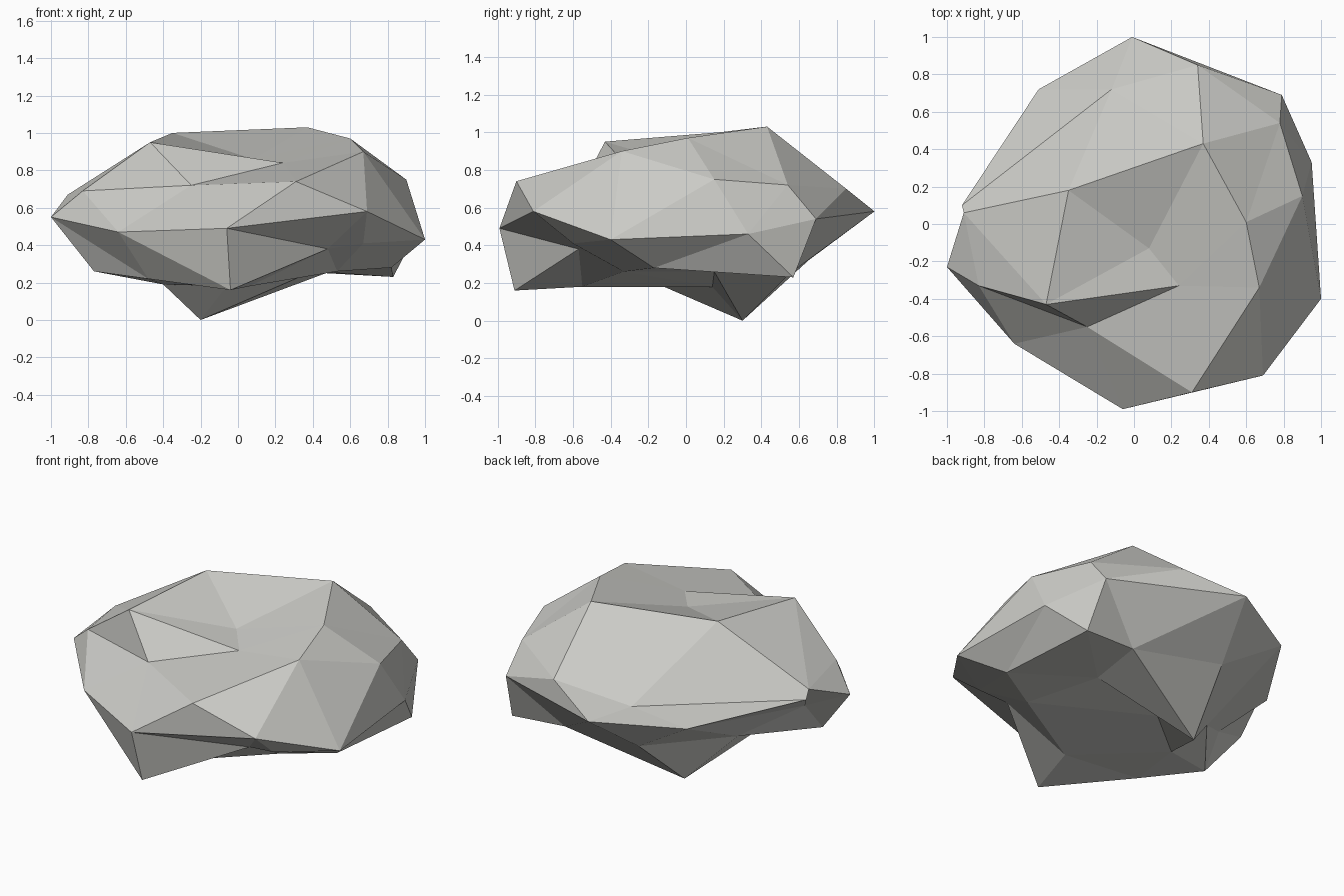
import bpy
import bmesh
import math

# Remove the default object only
default_cube = bpy.data.objects.get("Cube")
if default_cube is not None:
    bpy.data.objects.remove(default_cube, do_unlink=True)

# Rings of the boulder from top to bottom, counter-clockwise from +x, in hundredths
crown_pit = [(8, -13, 86)]
crown_rim = [(60, 1, 97), (37, 43, 103), (-35, 18, 100), (-47, -43, 95), (24, -33, 84)]
shoulder = [(90, 15, 75), (78, 54, 72), (34, 85, 70), (-12, 72, 60), (-92, 10, 62),
            (-91, 6, 67), (-83, -33, 69), (-25, -55, 72), (31, -90, 74), (67, -34, 90)]
waist = [(95, 33, 46), (79, 69, 54), (-1, 100, 58), (-51, 72, 56), (-75, -13, 45),
         (-100, -23, 55), (-64, -64, 47), (-6, -99, 49), (69, -81, 58), (100, -40, 43)]
underside = [(82, -17, 28), (83, 57, 23), (47, 55, 25), (-12, 65, 32), (-45, 12, 27),
             (-77, -28, 26), (-48, -54, 22), (-4, -91, 16), (48, -57, 38), (67, -60, 41)]
foot_rim = [(40, 15, 26), (-20, 30, 0), (-40, -14, 19), (6, -55, 18), (53, -33, 26)]
foot_pit = [(-6, 14, 18)]


def make_material(name, colour):
    """Plain matte material with one flat colour."""
    material = bpy.data.materials.new(name)
    material.use_nodes = True
    material.diffuse_color = colour
    shader = next(n for n in material.node_tree.nodes if n.type == "BSDF_PRINCIPLED")
    shader.inputs["Base Color"].default_value = colour
    shader.inputs["Roughness"].default_value = 0.9
    return material


def ring_order(vert):
    """Sort key of a sphere vertex: ring from the top, then angle from +x."""
    polar = math.degrees(math.acos(max(-1.0, min(1.0, vert.co.normalized().z))))
    ring = round(polar / 30)
    angle = (math.degrees(math.atan2(vert.co.y, vert.co.x)) + 5) % 360
    return ring, angle


# Faceted sphere whose rings are chiselled into the boulder shape
bm = bmesh.new()
bmesh.ops.create_icosphere(bm, subdivisions=2, radius=1.0)
ordered_verts = sorted(bm.verts, key=ring_order)
targets = crown_pit + crown_rim + shoulder + waist + underside + foot_rim + foot_pit
for vert, target in zip(ordered_verts, targets):
    vert.co = [value / 100 for value in target]
for face in bm.faces:
    face.smooth = False
bm.normal_update()

mesh = bpy.data.meshes.new("boulder")
bm.to_mesh(mesh)
bm.free()
mesh.materials.append(make_material("stone_grey", (0.60, 0.60, 0.57, 1.0)))

boulder = bpy.data.objects.new("boulder", mesh)
bpy.context.scene.collection.objects.link(boulder)
